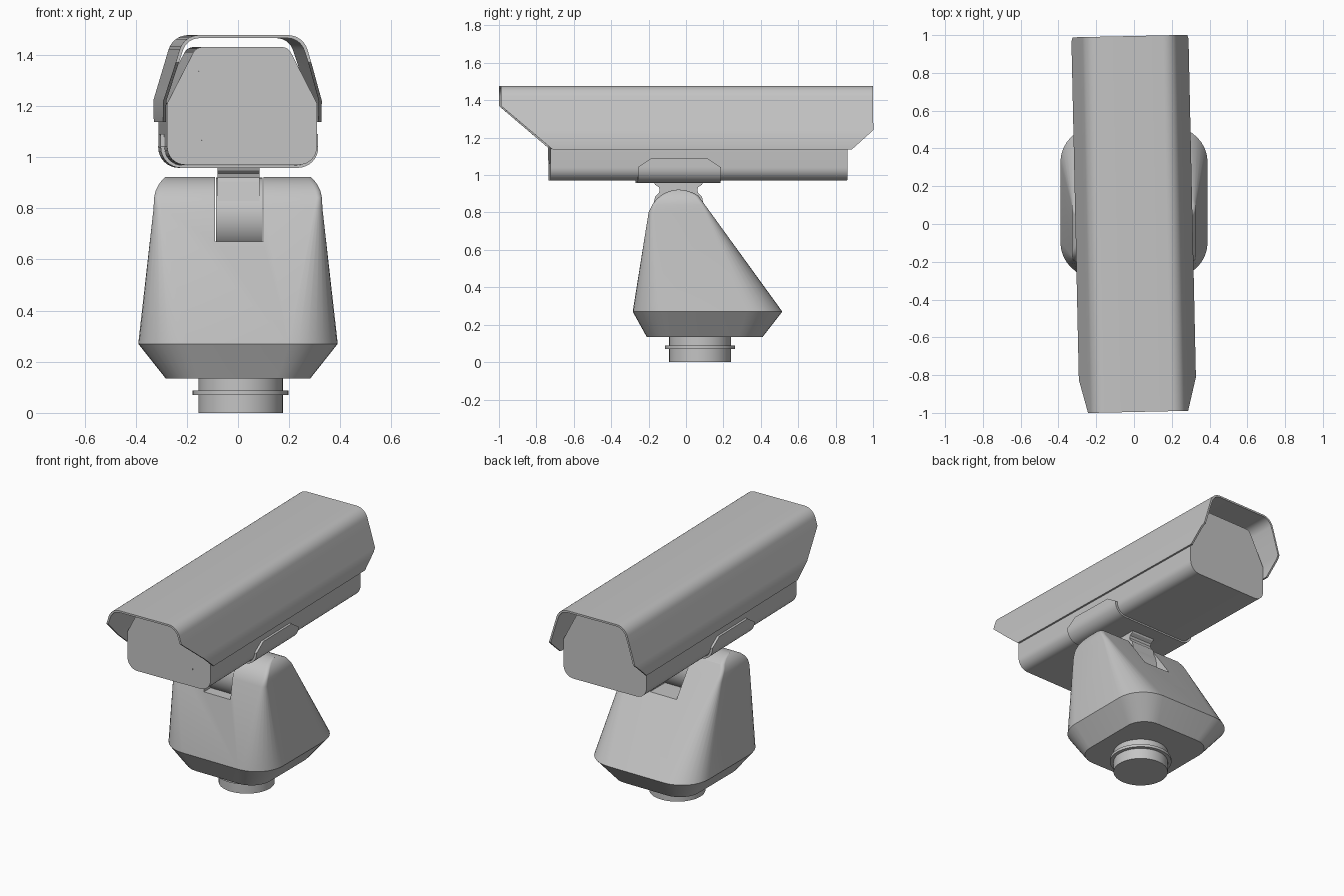
import bpy, bmesh, math
from mathutils import Vector

if "Cube" in bpy.data.objects:
    bpy.data.objects.remove(bpy.data.objects["Cube"], do_unlink=True)

grey = bpy.data.materials.new("painted grey")
grey.use_nodes = True
grey.diffuse_color = (0.55, 0.55, 0.55, 1)
grey.node_tree.nodes["Principled BSDF"].inputs["Base Color"].default_value = grey.diffuse_color
HEAD_TURN = math.radians(1.25)


def fillet(corners, closed=True, steps=8):
    """Round 2D corners given as (a, b, radius)."""
    out, n = [], len(corners)
    for i, (a, b, r) in enumerate(corners):
        p = Vector((a, b))
        if r == 0 or (not closed and i in (0, n - 1)):
            out.append(p)
            continue
        u = (Vector(corners[i - 1][:2]) - p).normalized()
        v = (Vector(corners[(i + 1) % n][:2]) - p).normalized()
        half = u.angle(v) / 2
        c = p + (u + v).normalized() * r / math.sin(half)
        t = r / math.tan(half)
        s, e = (p + u * t - c).normalized(), (p + v * t - c).normalized()
        out += [c + s.slerp(e, k / steps) * r for k in range(steps + 1)]
    return out


def mirrored(half):
    """Complete a right half path with its left half."""
    return half + [(-x, z, r) for x, z, r in reversed(half)]


def finish(name, bm, turn=0):
    bmesh.ops.recalc_face_normals(bm, faces=bm.faces)
    mesh = bpy.data.meshes.new(name)
    bm.to_mesh(mesh)
    bm.free()
    mesh.materials.append(grey)
    obj = bpy.data.objects.new(name, mesh)
    bpy.context.collection.objects.link(obj)
    obj.rotation_euler.z = turn
    return obj


def smooth(obj):
    bpy.ops.object.select_all(action='DESELECT')
    obj.select_set(True)
    bpy.context.view_layer.objects.active = obj
    bpy.ops.object.shade_smooth_by_angle(angle=math.radians(25))


def loft(name, rings, turn=0):
    """Skin closed rings of equal length and cap both ends."""
    bm = bmesh.new()
    rows = [[bm.verts.new(p) for p in ring] for ring in rings]
    n = len(rows[0])
    for a, b in zip(rows, rows[1:]):
        for i in range(n):
            j = (i + 1) % n
            bm.faces.new((a[i], a[j], b[j], b[i]))
    bm.faces.new(rows[0])
    bm.faces.new(rows[-1])
    return finish(name, bm, turn)


def prism(name, section, y0, y1, turn=0):
    return loft(name, [[(p.x, y, p.y) for p in section] for y in (y0, y1)], turn)


def shell(name, outer, inner, front, back, turn=0):
    """Bent sheet along y whose ends are trimmed by functions of height."""
    bm = bmesh.new()
    rows = [[bm.verts.new((p.x, trim(p.y), p.y)) for p in path]
            for path, trim in ((outer, front), (outer, back), (inner, back), (inner, front))]
    for a, b in zip(rows, rows[1:] + rows[:1]):
        for i in range(len(a) - 1):
            bm.faces.new((a[i], a[i + 1], b[i + 1], b[i]))
    for k in (0, -1):
        bm.faces.new([row[k] for row in rows])
    return finish(name, bm, turn)


def ramp(z, z0, v0, z1, v1):
    t = min(max((z - z0) / (z1 - z0), 0), 1)
    return v0 + (v1 - v0) * t


def cylinder(name, r, depth, loc, along_x=False):
    bpy.ops.mesh.primitive_cylinder_add(vertices=48, radius=r, depth=depth, location=loc)
    obj = bpy.context.object
    obj.name = name
    if along_x:
        obj.rotation_euler.y = math.pi / 2
    obj.data.materials.append(grey)
    return obj


# Mounting post and its flange
parts = [cylinder("mounting_post", 0.165, 0.15, (0.01, 0.075, 0.075)),
         cylinder("post_flange", 0.187, 0.018, (0.01, 0.075, 0.079))]

# Pedestal: rounded rectangles stacked upwards (z, half width, y front, y back, radius)
levels = [(0.135, 0.283, -0.21, 0.41, 0.13), (0.27, 0.39, -0.285, 0.515, 0.19),
          (0.8, 0.33, -0.2, 0.131, 0.03)]
for deg in (30, 42, 54, 66, 78, 87):
    a = math.radians(deg)
    z = 0.76 + 0.162 * math.sin(a)
    reach = 0.162 * math.cos(a)
    back = min(-0.04 + reach * 1.1, 0.515 - (z - 0.27) * 0.725)
    k = (z - 0.8) / 0.122
    levels.append((z, 0.33 - 0.045 * k ** 3, -0.04 - reach, back, min(0.02, reach * 0.5)))
rings = []
for z, w, y0, y1, r in levels:
    outline = fillet([(-w, y0, r), (w, y0, r), (w, y1, r), (-w, y1, r)])
    rings.append([(p.x, p.y, z) for p in outline])
pedestal = loft("pedestal", rings)

# Slot for the tilt joint
bpy.ops.mesh.primitive_cube_add(size=1, location=(0.005, 0, 0.87))
cutter = bpy.context.object
cutter.name = "slot_cutter"
cutter.scale = (0.19, 1.5, 0.4)
cutter.hide_render = True
cut = pedestal.modifiers.new("slot", 'BOOLEAN')
cut.operation = 'DIFFERENCE'
cut.solver = 'EXACT'
cut.object = cutter
bpy.context.view_layer.objects.active = pedestal
bpy.ops.object.modifier_apply(modifier=cut.name)
bpy.data.objects.remove(cutter, do_unlink=True)
parts.append(pedestal)

# Tilt drum and the waisted neck above it
parts.append(cylinder("tilt_drum", 0.15, 0.182, (0.005, -0.04, 0.77), True))
neck_half = [(0.13, 0.96, 0), (0.125, 0.948, 0), (0.105, 0.935, 0), (0.1, 0.92, 0),
             (0.105, 0.905, 0), (0.125, 0.885, 0), (0.14, 0.82, 0)]
neck = [[(x, -0.04 + y, z) for y, z, r in mirrored(neck_half)] for x in (-0.08, 0.085)]
parts.append(loft("neck", neck))

# Saddle under the housing
saddle_paths = [fillet(mirrored([(w, 1.09, 0), (w, 1.042, 0), (w, z, r)]), False)
                for w, z, r in ((0.308, 0.958, 0.08), (0.293, 0.968, 0.07))]
parts.append(shell("saddle", *saddle_paths,
                   lambda z: -0.042 - ramp(z, 1.042, 0.222, 1.09, 0.15),
                   lambda z: -0.042 + ramp(z, 1.042, 0.222, 1.09, 0.15), HEAD_TURN))

# Camera housing and front window
section = fillet(mirrored([(0.293, 0.97, 0.07), (0.293, 1.21, 0.02), (0.18, 1.43, 0.04)]))
parts.append(prism("housing", section, -0.73, 0.857, HEAD_TURN))
pane = fillet(mirrored([(0.17, 1.06, 0.03), (0.17, 1.36, 0.03)]))
parts.append(prism("front_window", pane, -0.733, -0.728, HEAD_TURN))

# Sun hood with raked ends
hood_paths = [fillet(mirrored([(0.31 - t, 1.137, 0), (0.31 - t, 1.22, 0), (0.304 - t, 1.24, 0),
                               (0.265 - t, 1.37, 0), (0.233 - t, 1.477 - t, 0.08 - t)]), False)
              for t in (0, 0.012)]
parts.append(shell("sun_hood", *hood_paths,
                   lambda z: ramp(z, 1.137, -0.72, 1.37, -0.995),
                   lambda z: ramp(z, 1.137, 0.88, 1.24, 0.995), HEAD_TURN))

for part in parts:
    smooth(part)
